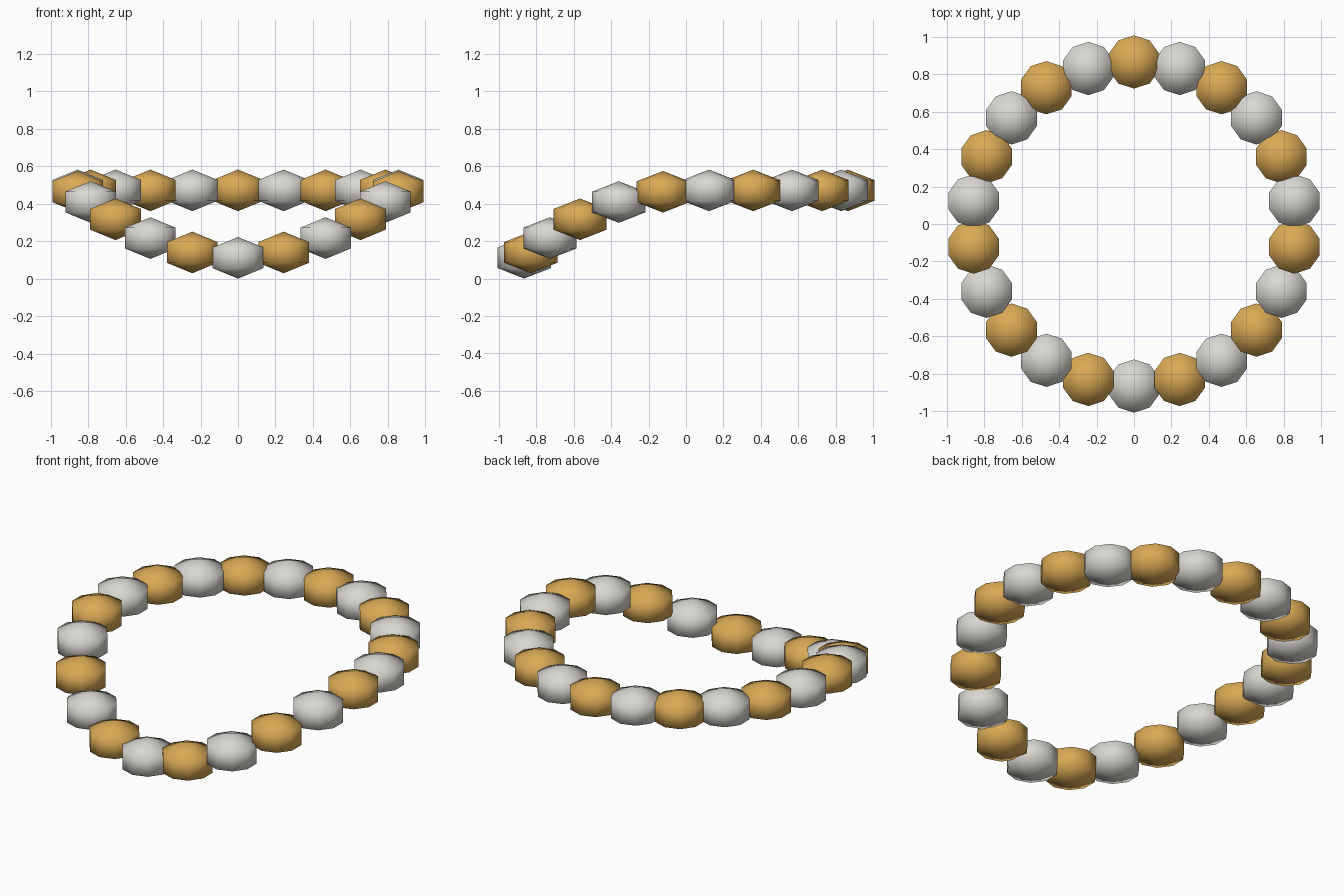
import bpy
from math import sin, cos, pi

cube = bpy.data.objects.get("Cube")
if cube:
    bpy.data.objects.remove(cube, do_unlink=True)


def make_material(name, color):
    mat = bpy.data.materials.new(name)
    mat.use_nodes = True
    mat.diffuse_color = (*color, 1)
    mat.node_tree.nodes["Principled BSDF"].inputs["Base Color"].default_value = (*color, 1)
    return mat


gold = make_material("gold", (0.70, 0.40, 0.09))
silver = make_material("silver", (0.69, 0.68, 0.64))

BEADS = 22
RING_RADIUS = 0.865
BEAD_RADIUS = 0.142     # widest radius seen from above
BEAD_HALF = 0.111       # half the bead height
SAG = 0.36              # how far the front of the string hangs down


def make_bead_mesh(name, mat):
    # Coarse sphere: two rings of ten points between the poles
    bpy.ops.mesh.primitive_uv_sphere_add(segments=10, ring_count=3, radius=1)
    obj = bpy.context.object
    mesh = obj.data
    mesh.name = name
    widest = max(v.co.xy.length for v in mesh.vertices)
    for v in mesh.vertices:
        v.co.x *= BEAD_RADIUS / widest
        v.co.y *= BEAD_RADIUS / widest
        v.co.z *= BEAD_HALF
    mesh.materials.append(mat)
    bpy.ops.object.shade_smooth()
    bpy.data.objects.remove(obj, do_unlink=True)
    return mesh


meshes = [make_bead_mesh("gold_bead", gold), make_bead_mesh("silver_bead", silver)]

# String of alternating beads, level at the back and drooping at the front
for i in range(BEADS):
    a = 2 * pi * i / BEADS
    front = max(0, -cos(a))
    mesh = meshes[i % 2]
    bead = bpy.data.objects.new(f"{mesh.name}_{i + 1}", mesh)
    bead.location = (RING_RADIUS * sin(a), RING_RADIUS * cos(a),
                     BEAD_HALF + SAG * (1 - front ** 2))
    bpy.context.collection.objects.link(bead)
